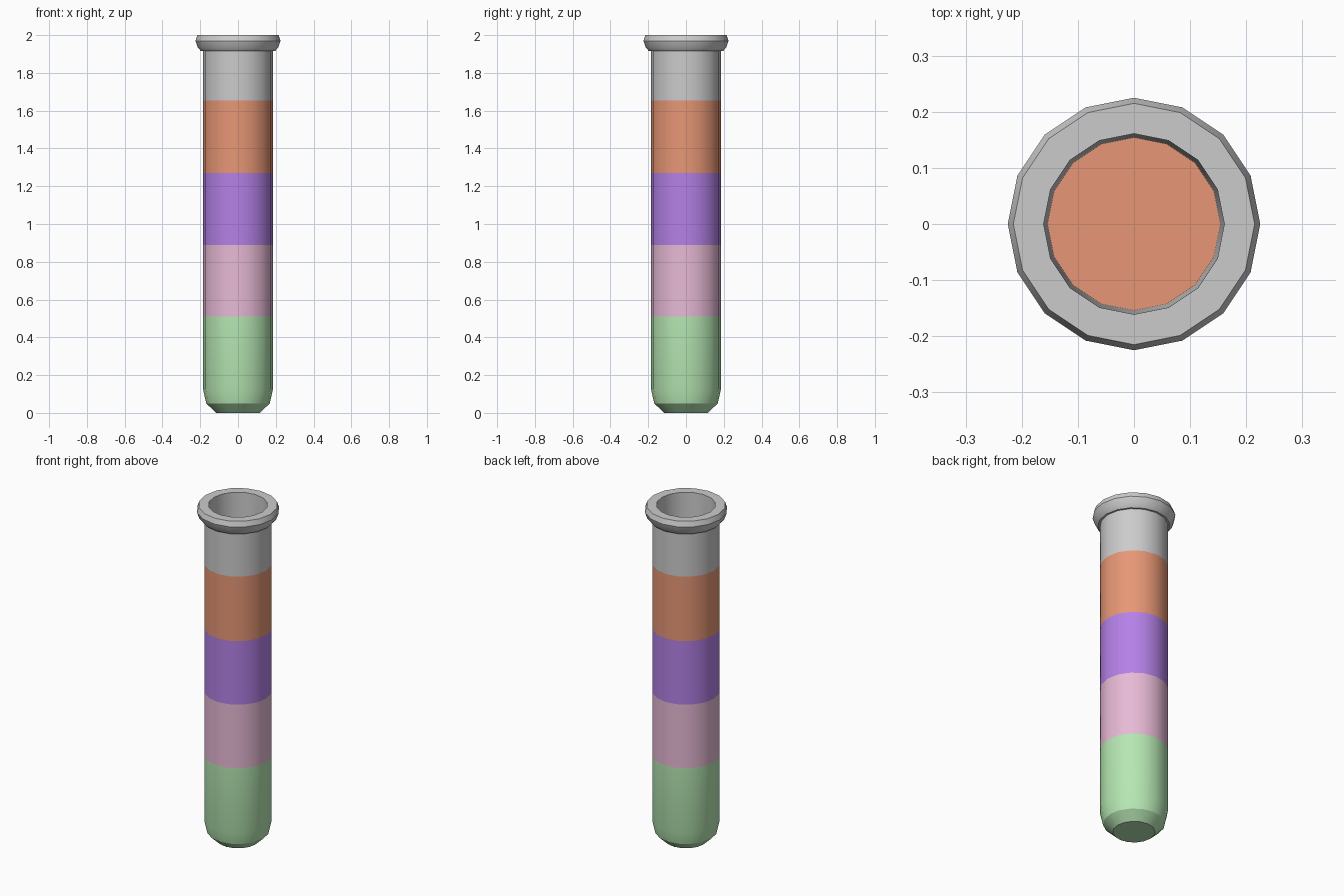
import bpy, bmesh, math

if "Cube" in bpy.data.objects:
    bpy.data.objects.remove(bpy.data.objects["Cube"])

SIDES = 16
R = 0.185


def material(name, rgb):
    m = bpy.data.materials.new(name)
    m.diffuse_color = (*rgb, 1)
    m.use_nodes = True
    m.node_tree.nodes["Principled BSDF"].inputs["Base Color"].default_value = m.diffuse_color
    return m


def lathe(name, profile, mat=None, cap_start=False, cap_end=False):
    """Revolve (radius, z) points; a profile running upward faces outward."""
    bm = bmesh.new()
    rings = []
    for r, z in profile:
        rings.append([bm.verts.new((r * math.cos(2 * math.pi * i / SIDES),
                                    r * math.sin(2 * math.pi * i / SIDES), z))
                      for i in range(SIDES)])
    for a, b in zip(rings, rings[1:]):
        for i in range(SIDES):
            j = (i + 1) % SIDES
            bm.faces.new((a[i], a[j], b[j], b[i]))
    if cap_start:
        bm.faces.new(rings[0][::-1])
    if cap_end:
        bm.faces.new(rings[-1])
    mesh = bpy.data.meshes.new(name)
    bm.to_mesh(mesh)
    bm.free()
    ob = bpy.data.objects.new(name, mesh)
    bpy.context.collection.objects.link(ob)
    if mat:
        mesh.materials.append(mat)
    bpy.ops.object.select_all(action='DESELECT')
    ob.select_set(True)
    bpy.context.view_layer.objects.active = ob
    bpy.ops.object.shade_smooth_by_angle(angle=math.radians(30))
    return ob


green = material("green", (0.47, 0.80, 0.45))
pink = material("pink", (0.80, 0.49, 0.67))
purple = material("purple", (0.46, 0.22, 0.80))
orange = material("orange", (0.80, 0.31, 0.18))

# Rounded bottom with the lowest layer
lathe("bottom_layer", [(0.115, 0), (0.168, 0.05), (R, 0.125), (R, 0.51)],
      green, cap_start=True)

# Stacked middle and upper layers
for name, z0, z1, mat in (("lower_middle_layer", 0.51, 0.89, pink),
                          ("upper_middle_layer", 0.89, 1.27, purple),
                          ("top_layer", 1.27, 1.655, orange)):
    lathe(name, [(R, z0), (R, z1)], mat)

# Liquid surface seen through the mouth
lathe("liquid_surface", [(0.154, 1.655)], orange, cap_end=True)

# Clear neck, flared lip and inner wall
lathe("neck_and_lip", [(R, 1.655), (R, 1.915), (0.196, 1.915), (0.213, 1.935),
                       (0.225, 1.97), (0.215, 2.0), (0.161, 2.0),
                       (0.154, 1.655)])
